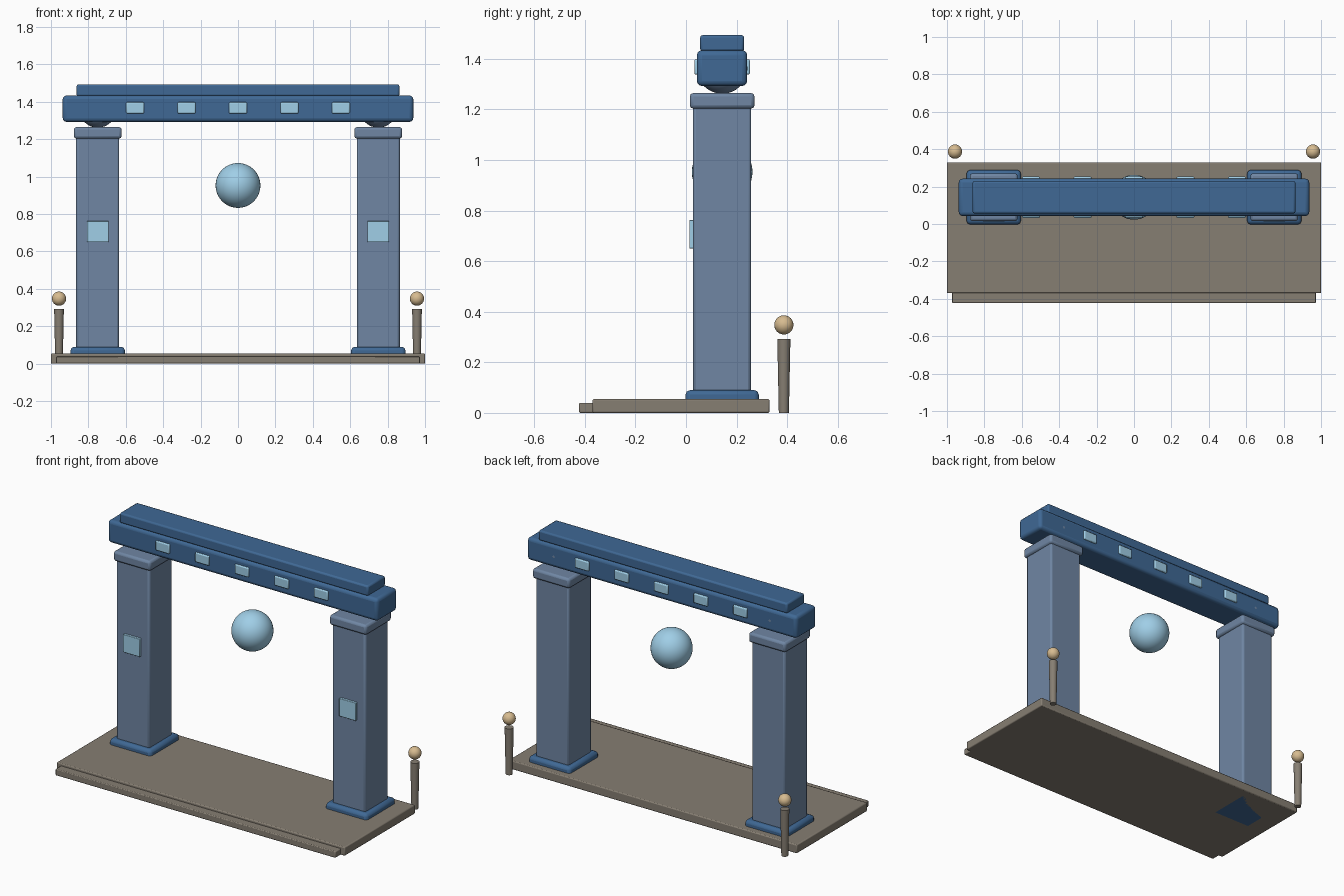
import bpy
from math import radians

if "Cube" in bpy.data.objects:
    bpy.data.objects.remove(bpy.data.objects["Cube"])

CY = 0.143  # depth centre of the gate


def material(name, rgb):
    m = bpy.data.materials.new(name)
    m.diffuse_color = (*rgb, 1)
    m.use_nodes = True
    m.node_tree.nodes["Principled BSDF"].inputs["Base Color"].default_value = m.diffuse_color
    return m


STONE = material("stone", (0.24, 0.21, 0.17))
SLATE = material("slate", (0.16, 0.24, 0.37))
BLUE = material("deep_blue", (0.05, 0.14, 0.30))
GLOW = material("pale_glow", (0.35, 0.62, 0.80))
BRASS = material("brass", (0.68, 0.50, 0.28))


def finish(name, mat):
    o = bpy.context.object
    o.name = name
    o.data.materials.append(mat)
    return o


def box(name, mat, x, y, z, bevel=0.0, segments=2):
    """Box from (min, max) ranges, with softened edges."""
    bpy.ops.mesh.primitive_cube_add(size=1, location=[sum(r) / 2 for r in (x, y, z)])
    o = finish(name, mat)
    o.scale = [r[1] - r[0] for r in (x, y, z)]
    bpy.ops.object.transform_apply(location=False, rotation=False, scale=True)
    if bevel:
        b = o.modifiers.new("bevel", 'BEVEL')
        b.width, b.segments = bevel, segments
        bpy.ops.object.shade_smooth_by_angle(angle=radians(35))
    return o


def ball(name, mat, loc, r, seg=32):
    bpy.ops.mesh.primitive_uv_sphere_add(segments=seg, ring_count=seg // 2, radius=r, location=loc)
    bpy.ops.object.shade_smooth()
    return finish(name, mat)


def around(c, half):
    return (c - half, c + half)


# Platform and front step
box("platform", STONE, (-1, 1), (-0.37, 0.33), (0, 0.055), 0.006)
box("front_step", STONE, (-0.972, 0.972), (-0.423, -0.33), (0, 0.04), 0.005)

for side, s in (("left", -1), ("right", 1)):
    x = 0.75 * s
    # Pillar with base, capital, bearing and front plate
    box(side + "_pillar_base", BLUE, around(x, 0.145), around(CY, 0.145), (0, 0.09), 0.018)
    box(side + "_pillar", SLATE, around(x, 0.115), around(CY, 0.115), (0.05, 1.22), 0.012)
    box(side + "_capital", SLATE, around(x, 0.128), around(CY, 0.128), (1.203, 1.265), 0.014)
    ball(side + "_bearing", SLATE, (x, CY, 1.362), 0.1)
    box(side + "_pillar_plate", GLOW, around(x, 0.058), (0.013, 0.05), (0.65, 0.763), 0.003)
    # Rear lamp post
    px, py = 0.957 * s, 0.387
    bpy.ops.mesh.primitive_cone_add(vertices=24, radius1=0.02, radius2=0.026, depth=0.293,
                                    location=(px, py, 0.1465))
    finish(side + "_lamp_post", STONE)
    bpy.ops.object.shade_smooth_by_angle(angle=radians(35))
    ball(side + "_lamp", BRASS, (px, py, 0.348), 0.038, 24)

# Lintel beam, top rail and inset lights showing front and back
box("lintel", BLUE, (-0.937, 0.937), (0.043, 0.242), (1.293, 1.434), 0.02, 3)
box("top_rail", BLUE, (-0.863, 0.863), around(CY, 0.087), (1.43, 1.494), 0.01)
for i in range(5):
    box(f"lintel_light_{i + 1}", GLOW, around((i - 2) * 0.275, 0.048), around(CY, 0.11),
        (1.338, 1.398), 0.006)

# Floating orb
ball("orb", GLOW, (0, CY, 0.953), 0.12, 40)
